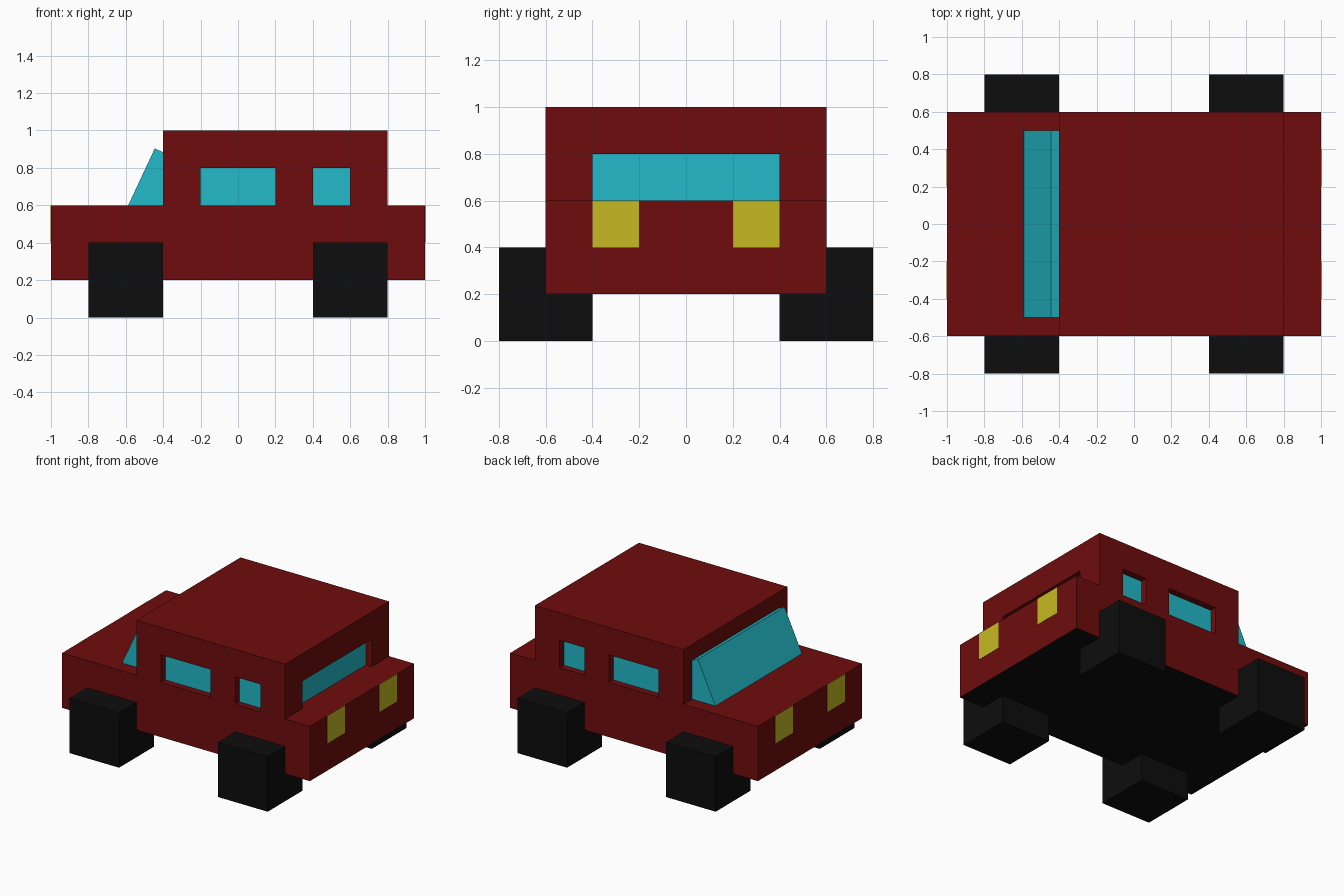
import bpy, bmesh
from mathutils import Vector

if "Cube" in bpy.data.objects:
    bpy.data.objects.remove(bpy.data.objects["Cube"])


def material(name, rgb):
    m = bpy.data.materials.new(name)
    m.diffuse_color = (*rgb, 1)
    m.use_nodes = True
    m.node_tree.nodes["Principled BSDF"].inputs["Base Color"].default_value = m.diffuse_color
    return m


RED = material("dark red paint", (0.156, 0.0037, 0.0037))
BLACK = material("black rubber", (0.004, 0.004, 0.004))
GLASS = material("cyan glass", (0.016, 0.49, 0.58))
YELLOW = material("yellow lamp", (0.56, 0.49, 0.016))


def prism(name, profile, y0, y1, *mats):
    """Extrude an x-z profile from y0 to y1."""
    bm = bmesh.new()
    face = bm.faces.new([bm.verts.new((x, y0, z)) for x, z in profile])
    out = bmesh.ops.extrude_face_region(bm, geom=[face])["geom"]
    bmesh.ops.translate(bm, vec=(0, y1 - y0, 0),
                        verts=[v for v in out if isinstance(v, bmesh.types.BMVert)])
    bmesh.ops.recalc_face_normals(bm, faces=bm.faces)
    me = bpy.data.meshes.new(name)
    bm.to_mesh(me)
    bm.free()
    for m in mats:
        me.materials.append(m)
    ob = bpy.data.objects.new(name, me)
    bpy.context.collection.objects.link(ob)
    return ob


def box(name, x0, x1, y0, y1, z0, z1, *mats):
    return prism(name, [(x0, z0), (x1, z0), (x1, z1), (x0, z1)], y0, y1, *mats)


# Body and cabin as one stepped shell, with a black underside
body = prism("body", [(-1, .2), (1, .2), (1, .6), (.8, .6), (.8, 1),
                      (-.4, 1), (-.4, .6), (-1, .6)], -.6, .6, RED, BLACK)
for p in body.data.polygons:
    if p.normal.z < -0.9:
        p.material_index = 1


def cut(x0, x1, y0, y1, z0, z1):
    cutter = box("window_cutter", x0, x1, y0, y1, z0, z1, RED)
    cutter.hide_render = True
    cutter.hide_set(True)
    mod = body.modifiers.new("window recess", "BOOLEAN")
    mod.operation = "DIFFERENCE"
    mod.solver = "EXACT"
    mod.object = cutter


# Recessed side windows on both sides
for side, s in (("right", -1), ("left", 1)):
    for part, x0, x1 in (("front", -.2, .2), ("rear", .4, .6)):
        cut(x0, x1, *sorted((s * .55, s * .7)), .6, .8)
        box(f"{side}_{part}_window", x0, x1, *sorted((s * .548, s * .552)), .6, .8, GLASS)

# Recessed back window
cut(.75, .9, -.4, .4, .6, .8)
box("back_window", .748, .752, -.4, .4, .6, .8, GLASS)

# Slanted windscreen block leaning into the cabin
prism("windscreen", [(-.587, .6), (-.445, .904), (-.38, .874), (-.38, .6)], -.5, .5, GLASS)

# Square wheels and lamps at the four corners
for sx, end in ((-1, "front"), (1, "back")):
    for sy, side in ((-1, "right"), (1, "left")):
        ys = sorted((sy * .4, sy * .8))
        box(f"{end}_{side}_wheel", *sorted((sx * .4, sx * .8)), *ys, 0, .4, BLACK)
        box(f"{end}_{side}_lamp", *sorted((sx * 1, sx * 1.002)),
            *sorted((sy * .2, sy * .4)), .4, .6, YELLOW)
